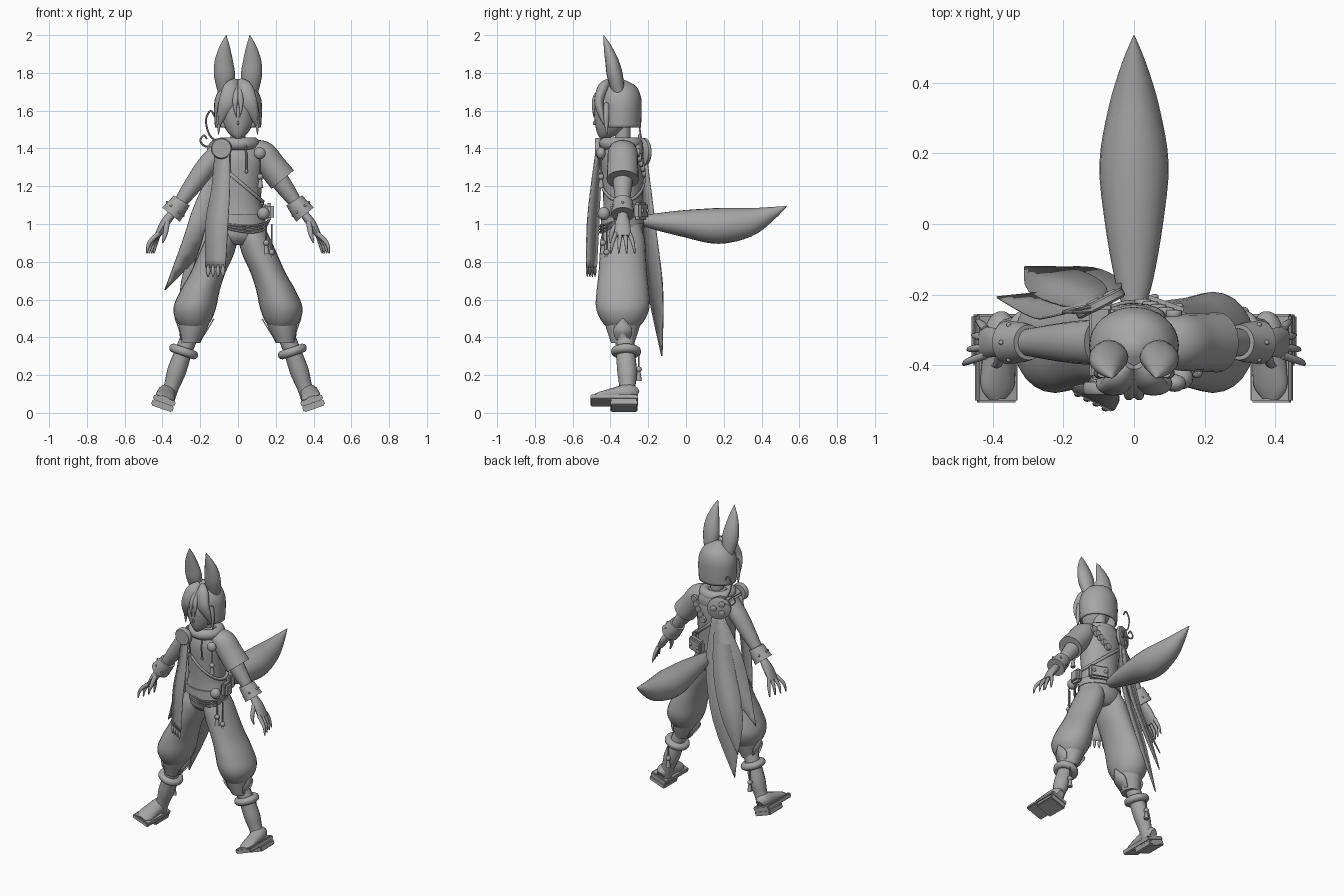
import bpy
import bmesh
import math
from mathutils import Vector, Matrix

if "Cube" in bpy.data.objects:
    bpy.data.objects.remove(bpy.data.objects["Cube"], do_unlink=True)

X, Y, Z = Vector((1, 0, 0)), Vector((0, 1, 0)), Vector((0, 0, 1))
FRONT_SLANT = Vector((.87, -.45, 0))  # direction across the front cloth
BACK_SLANT = Vector((.87, .45, 0))  # direction across the back cloth
DEPTH = -.335  # depth of the body axis

grey = bpy.data.materials.new("plain_grey")
grey.use_nodes = True
grey.diffuse_color = (.38, .38, .38, 1)
grey.node_tree.nodes["Principled BSDF"].inputs["Base Color"].default_value = (.38, .38, .38, 1)


def finish(obj, name, angle=50):
    obj.name = name
    obj.data.materials.append(grey)
    bpy.ops.object.select_all(action='DESELECT')
    obj.select_set(True)
    bpy.context.view_layer.objects.active = obj
    bpy.ops.object.shade_smooth_by_angle(angle=math.radians(angle))
    return obj


def from_bmesh(bm, name, angle=50):
    bmesh.ops.recalc_face_normals(bm, faces=bm.faces)
    mesh = bpy.data.meshes.new(name)
    bm.to_mesh(mesh)
    bm.free()
    obj = bpy.data.objects.new(name, mesh)
    bpy.context.collection.objects.link(obj)
    return finish(obj, name, angle)


def smooth_path(points, steps):
    """Catmull-Rom interpolation of equal-length tuples."""
    pts = [points[0]] + list(points) + [points[-1]]
    path = []
    for p, q, r, s in zip(pts, pts[1:], pts[2:], pts[3:]):
        for k in range(steps):
            t = k / steps
            path.append([b + t * (c - a + t * (2*a - 5*b + 4*c - d + t * (3*b - a - 3*c + d))) / 2
                         for a, b, c, d in zip(p, q, r, s)])
    return path + [list(points[-1])]


def loft(name, points, ref=Y, level=False, seg=16, steps=4, keep=None):
    """Skin elliptical rings (x, y, z, width, depth) along a path."""
    path = smooth_path(points, steps)
    centres = [Vector(p[:3]) for p in path]
    bm = bmesh.new()
    rings = []
    for i, p in enumerate(path):
        t = Z if level else (centres[min(i + 1, len(path) - 1)] - centres[max(i - 1, 0)]).normalized()
        v = (ref - t * ref.dot(t)).normalized()
        u = v.cross(t)
        a, b = max(p[3], .001), max(p[4], .001)
        angles = [math.tau * k / seg for k in range(seg)]
        rings.append([bm.verts.new(centres[i] + u * a * math.cos(g) + v * b * math.sin(g)) for g in angles])
    for r, s in zip(rings, rings[1:]):
        for k in range(seg):
            m = (k + 1) % seg
            bm.faces.new((r[k], r[m], s[m], s[k]))
    if keep:
        bmesh.ops.delete(bm, geom=[f for f in bm.faces if not keep(f.calc_center_median())], context='FACES')
    else:
        bm.faces.new(rings[0])
    bm.faces.new(rings[-1])
    return from_bmesh(bm, name)


def body(name, rows, **options):
    """Upright loft from rows of (x, z, width, depth) on the body axis."""
    return loft(name, [(x, DEPTH, z, a, b) for x, z, a, b in rows], level=True, **options)


def cord(name, points, radius=.005):
    return loft(name, [(*p, radius, radius) for p in points], seg=6)


def ribbon(name, points, across=X):
    """Thin cloth strip along (x, y, z, half width)."""
    bm = bmesh.new()
    rows = [[bm.verts.new(Vector(p[:3]) + across * w) for w in (-p[3], p[3])]
            for p in smooth_path(points, 4)]
    for (a, b), (c, d) in zip(rows, rows[1:]):
        bm.faces.new((a, b, d, c))
    obj = from_bmesh(bm, name)
    thick = obj.modifiers.new("thickness", 'SOLIDIFY')
    thick.thickness = .006


def block(name, centre, size, tilt=0, bevel=.006, axis='Y'):
    bm = bmesh.new()
    place = Matrix.Translation(centre) @ Matrix.Rotation(tilt, 4, axis) @ Matrix.Diagonal((*size, 1))
    bmesh.ops.create_cube(bm, size=1, matrix=place)
    bmesh.ops.bevel(bm, geom=bm.edges[:], offset=bevel, segments=2, affect='EDGES')
    from_bmesh(bm, name, 35)


def ball(name, centre, size):
    bm = bmesh.new()
    place = Matrix.Translation(centre) @ Matrix.Diagonal((*size, 1))
    bmesh.ops.create_uvsphere(bm, u_segments=16, v_segments=10, radius=1, matrix=place)
    from_bmesh(bm, name)


def ring(name, centre, major, minor, tilt=0, scale=(1, 1, 1)):
    bpy.ops.mesh.primitive_torus_add(location=centre, rotation=(0, tilt, 0), major_radius=major,
                                     minor_radius=minor, major_segments=32, minor_segments=10)
    obj = bpy.context.object
    obj.scale = scale
    finish(obj, name)


def disc(name, centre, radius, thick, axis=Y):
    rows = ((-1, .9), (-.6, 1), (.6, 1), (1, .9))
    rim = [(*(Vector(centre) + axis * thick * o), radius * f, radius * f) for o, f in rows]
    loft(name, rim, ref=Z, seg=24, steps=1)


def charm(name, x, y, top, bottom):
    cord(name + "_cord", [(x, y, top), (x, y, bottom + .06)], .004)
    ball(name + "_bead", (x, y, bottom + .06), (.016, .016, .016))
    loft(name + "_tassel", [(x, y, bottom + .055, .008, .008), (x, y, bottom, .016, .016)], seg=8)


# Torso, neck, head
body("torso", [(0, .89, .09, .07), (0, .94, .145, .11), (0, 1.05, .135, .105), (0, 1.12, .122, .103),
               (0, 1.25, .13, .11), (0, 1.35, .145, .11), (0, 1.42, .1, .085), (0, 1.45, .04, .04)], seg=24)
body("neck", [(0, 1.4, .04, .04), (0, 1.54, .042, .042)])
loft("head", [(0, -.435, 1.453, .015, .02), (0, -.41, 1.48, .05, .06), (0, -.39, 1.54, .085, .093),
              (0, -.375, 1.62, .1, .11), (0, -.36, 1.7, .08, .085), (0, -.35, 1.73, .03, .03)], level=True, seg=24)
ball("nose", (0, -.485, 1.535), (.006, .008, .012))
ring("hood_collar", (0, -.345, 1.425), .083, .034)
ball("hood_back", (0, -.262, 1.385), (.09, .038, .065))

# Hair: open-faced cap, parted fringe, side locks
cap = loft("hair_cap", [(0, -.343, 1.51, .122, .105), (0, -.343, 1.6, .127, .108), (0, -.345, 1.67, .12, .107),
                        (0, -.345, 1.73, .083, .08), (0, -.35, 1.767, .015, .015)],
           level=True, seg=32, keep=lambda c: c.y > -.428 or c.z > 1.64)
cap.modifiers.new("thickness", 'SOLIDIFY').thickness = .012
for s, side in ((1, "left"), (-1, "right")):
    loft(f"{side}_fringe", [(s * .01, -.4, 1.755, .02, .015), (s * .036, -.437, 1.72, .042, .03),
                            (s * .055, -.46, 1.65, .046, .026), (s * .08, -.452, 1.59, .03, .018),
                            (s * .098, -.43, 1.52, .003, .003)])
    loft(f"{side}_middle_strand", [(s * .01, -.43, 1.73, .012, .015), (s * .012, -.477, 1.67, .016, .016),
                                   (s * .016, -.489, 1.62, .01, .009), (s * .01, -.489, 1.565, .001, .001)])
    loft(f"{side}_side_lock", [(s * .09, -.42, 1.64, .015, .015), (s * .1, -.422, 1.56, .015, .015),
                               (s * .103, -.42, 1.475, .002, .003)])
    # Ears
    loft(f"{side}_ear", [(s * .07, -.355, 1.69, .035, .03), (s * .071, -.375, 1.78, .055, .042),
                         (s * .075, -.392, 1.86, .049, .036), (s * .07, -.416, 1.94, .027, .02),
                         (s * .062, -.436, 2, .001, .001)])

    # Arms, cuffs, hands
    loft(f"{side}_arm", [(s * .1, DEPTH, 1.38, .055, .065), (s * .17, DEPTH, 1.3, .055, .06),
                         (s * .25, DEPTH, 1.19, .046, .048), (s * .345, DEPTH, 1.06, .026, .03)])
    loft(f"{side}_cuff", [(s * .298, DEPTH, 1.125, .05, .05), (s * .315, DEPTH, 1.1, .053, .056),
                          (s * .355, DEPTH, 1.05, .06, .062)], steps=2, seg=20)
    for k in range(6):
        g = math.tau * k / 6
        ball(f"{side}_cuff_stud_{k}", (s * (.333 + .043 * math.cos(g)), DEPTH + .057 * math.sin(g),
                                       1.08 + .035 * math.cos(g)), (.007, .007, .007))
    loft(f"{side}_palm", [(s * .35, DEPTH, 1.055, .022, .026), (s * .39, DEPTH, 1, .024, .04),
                          (s * .428, DEPTH, .935, .015, .044)], seg=12)
    for k in range(4):
        y = DEPTH - .036 + .024 * k
        spread = .012 * (k - 1.5)
        loft(f"{side}_finger_{k}", [(s * .42, y, .95, .012, .012), (s * (.452 - spread), y + spread, .9, .011, .01),
                                    (s * (.464 - spread), y + spread * 1.5, .845, .004, .004)], seg=8)
    loft(f"{side}_thumb", [(s * .375, -.36, 1.01, .015, .015), (s * .385, -.395, .95, .013, .013),
                           (s * .4, -.4, .9, .004, .004)], seg=8)

    # Baggy trousers
    body(f"{side}_trouser", [(s * .07, 1, .06, .09), (s * .085, .93, .083, .115), (s * .115, .84, .093, .122),
                             (s * .16, .74, .093, .128), (s * .2, .65, .104, .138), (s * .228, .56, .113, .142),
                             (s * .235, .49, .094, .115), (s * .235, .44, .055, .07)], seg=24)
    body(f"{side}_knee_band", [(s * .23, .5, .085, .1), (s * .237, .45, .076, .088), (s * .252, .37, .052, .062)])
    for part, out in (("outer", .085), ("inner", -.08)):
        ribbon(f"{side}_{part}_knee_flap", [(s * (.25 + out * .6), DEPTH, .385, .035),
                                            (s * (.238 + out * .9), DEPTH, .44, .05),
                                            (s * (.23 + out * 1.25), DEPTH, .5, .002)], Y)

    # Lower legs with ankle rings
    loft(f"{side}_shin", [(s * .25, -.325, .42, .045, .05), (s * .29, -.32, .32, .046, .05),
                          (s * .325, -.312, .22, .05, .052), (s * .352, -.31, .14, .041, .043),
                          (s * .377, -.31, .08, .045, .045)])
    ring(f"{side}_ankle_ring", (s * .288, -.317, .325), .056, .024, -s * .33)
    charm(f"{side}_ankle_charm", s * .31, -.25, .31, .17)

    # Sandals, tilted with the leg
    up = Vector((-s * .33, 0, .94))
    loft(f"{side}_foot", [(s * .38, -.262, .09, .025, .03), (s * .378, -.3, .105, .046, .048),
                          (s * .383, -.39, .095, .05, .034), (s * .386, -.46, .085, .05, .02),
                          (s * .386, -.495, .08, .025, .008)], ref=up)
    sole = Vector((s * .39, -.38, .066))
    block(f"{side}_sole", sole, (.122, .25, .03), -s * .34)
    block(f"{side}_heel_block", sole - up * .03 + Y * .052, (.12, .145, .034), -s * .34)

# Short sleeve on one arm
loft("left_sleeve", [(.08, DEPTH, 1.4, .05, .07), (.13, DEPTH, 1.37, .072, .08), (.18, DEPTH, 1.305, .075, .082),
                     (.237, DEPTH, 1.235, .077, .085)], seg=20)

# Tail
loft("tail", [(0, -.23, 1.02, .034, .028), (0, -.15, 1.012, .056, .046), (0, 0, 1.002, .082, .073),
              (0, .17, .99, .098, .095), (0, .33, 1.01, .072, .077), (0, .45, 1.055, .036, .037),
              (0, .535, 1.095, .001, .001)], ref=Z, seg=24)

# Belt, cross strap, pouches
body("belt", [(0, 1.0, .147, .116), (0, 1.05, .143, .113)], steps=1, seg=32)
ring("cross_strap", (0, DEPTH, 1.23), .17, .01, .7, (1, .67, 1))
block("back_bag", (.085, -.24, 1.07), (.13, .045, .09), -.35, .012, 'Z')
for k in (-1, 1):
    ball(f"bag_button_{k + 2}", (.093 + .035 * k, -.219 - .013 * k, 1.07), (.012, .008, .012))
block("hip_pouch", (.165, -.36, 1.065), (.05, .08, .09), 0, .015)
ball("hip_gourd", (.135, -.435, 1.055), (.033, .033, .035))
for k in range(3):
    cord(f"waist_rope_{k}", [(-.06, -.44, 1.0 - k * .012), (.05, -.455, .988 - k * .016),
                             (.13, -.42, 1.0 - k * .016), (.165, -.36, 1.02)], .006)
charm("front_waist_charm", .15, -.44, 1.0, .84)
charm("side_waist_charm", .178, -.42, 1.0, .79)

# Chest ornaments and hood strings
ball("chest_bead", (.115, -.45, 1.375), (.032, .025, .032))
charm("chest_charm", .118, -.45, 1.35, 1.19)
for s in (-1, 1):
    cord("hood_string", [(s * .04, -.445, 1.42), (s * .045, -.462, 1.36), (s * .045, -.455, 1.28)])
    ball("string_bead", (s * .045, -.455, 1.28), (.008, .008, .012))
for k in range(5):
    disc(f"back_ornament_{k}", (.025 + .022 * k, -.222 - .008 * k, 1.27 + .027 * k), .023, .01)

# Shoulder scarf: discs, front panel, fringe and trailing streamers
disc("front_shoulder_disc", (-.088, -.465, 1.4), .056, .018)
facing = Z.cross(BACK_SLANT)
back = Vector((-.095, -.225, 1.38))
disc("back_shoulder_disc", back, .075, .014, facing)
for k in range(3):
    g = math.tau * k / 3
    offset = BACK_SLANT * math.cos(g) + Z * math.sin(g)
    disc(f"disc_boss_{k}", back + facing * .014 + offset * .036, .02, .006, facing)
block("shoulder_wrap", (-.09, DEPTH, 1.42), (.08, .21, .03), -.5, .012)
ribbon("front_scarf", [(-.085, -.46, 1.38, .045), (-.092, -.48, 1.2, .055), (-.114, -.495, 1, .068),
                       (-.12, -.503, .77, .06)], FRONT_SLANT)
for k in range(4):
    x, y = -.158 + .026 * k, -.482 - .0135 * k
    loft(f"scarf_fringe_{k}", [(x, y, .785, .004, .004), (x, y, .75, .012, .008), (x, y, .72, .002, .002)], seg=8)
ribbon("outer_streamer", [(-.1, -.225, 1.34, .02), (-.155, -.225, 1.1, .085), (-.21, -.225, .92, .09),
                          (-.385, -.21, .65, .002)], BACK_SLANT)
ribbon("long_streamer", [(-.085, -.225, 1.34, .035), (-.1, -.2, 1, .075), (-.19, -.165, .65, .085),
                         (-.28, -.13, .3, .002)], BACK_SLANT)
ribbon("middle_streamer", [(-.1, -.225, 1.34, .03), (-.15, -.195, 1, .07), (-.24, -.155, .7, .07),
                           (-.31, -.12, .47, .002)], BACK_SLANT)
cord("upper_curl", [(-.1, -.23, 1.43), (-.15, -.24, 1.47), (-.17, -.25, 1.55), (-.145, -.25, 1.6), (-.125, -.25, 1.57)])
cord("lower_curl", [(-.12, -.23, 1.42), (-.17, -.24, 1.41), (-.2, -.25, 1.44), (-.18, -.25, 1.47), (-.165, -.25, 1.45)])
